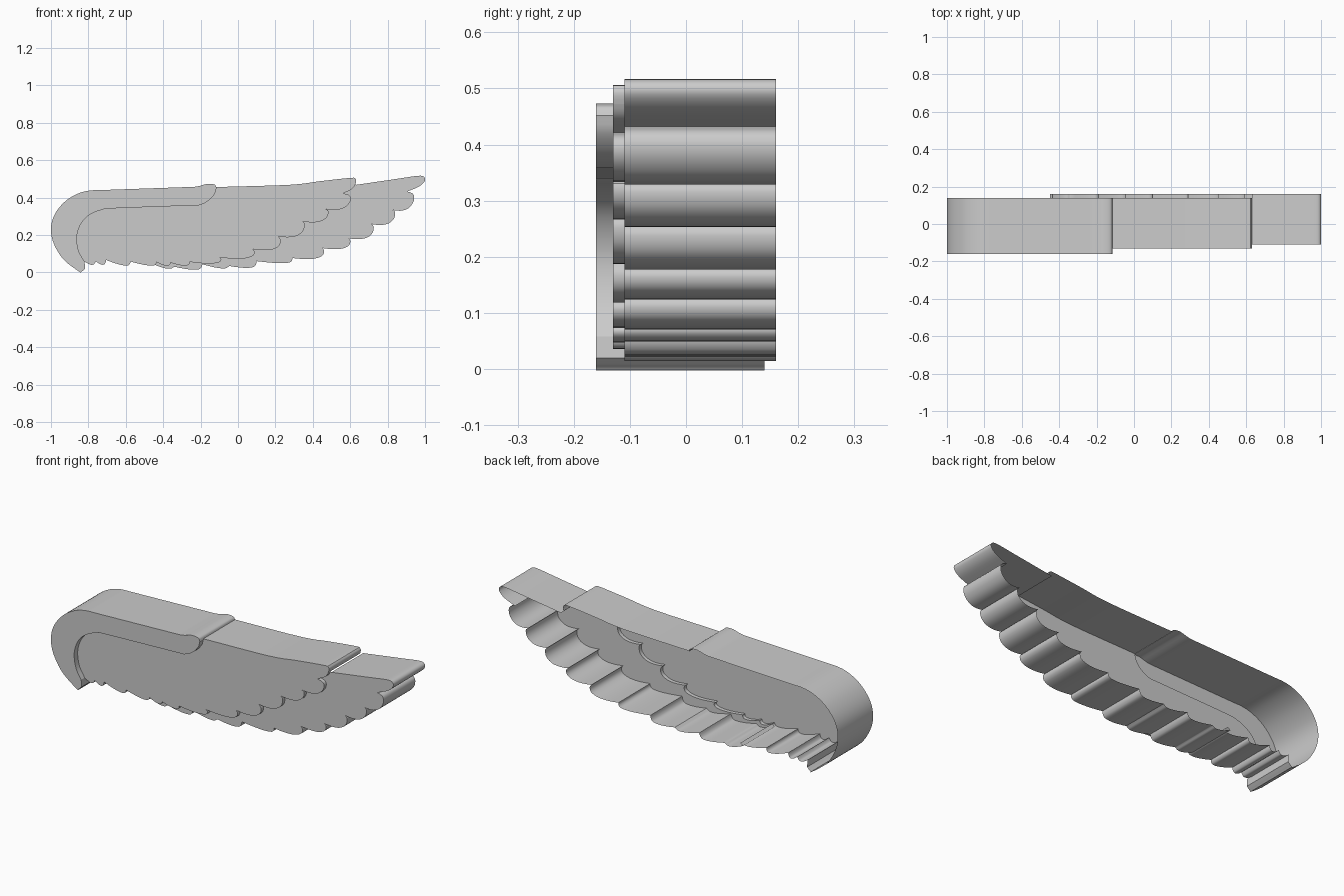
import bpy, bmesh, math
from mathutils import Vector

if "Cube" in bpy.data.objects:
    bpy.data.objects.remove(bpy.data.objects["Cube"])


def smooth(pts, n=4):
    """Catmull-Rom curve through the points."""
    p = [Vector(q) for q in pts]
    p = [2 * p[0] - p[1]] + p + [2 * p[-1] - p[-2]]
    out = []
    for a, b, c, d in zip(p, p[1:], p[2:], p[3:]):
        for i in range(n):
            t = i / n
            out.append(0.5 * (2 * b + (c - a) * t + (2 * a - 5 * b + 4 * c - d) * t * t
                              + (3 * b - a - 3 * c + d) * t ** 3))
    return out + [p[-2]]


def bezier(a, c, b, n):
    return [a * (1 - i / n) ** 2 + c * 2 * (i / n) * (1 - i / n) + b * (i / n) ** 2
            for i in range(n + 1)]


def feathers(start, rows):
    """Each row is tip x, tip z, notch x, notch z: a rounded feather end."""
    out, last = [], Vector(start)
    for ax, az, bx, bz in rows:
        a, b = Vector((ax + .004, az)), Vector((bx, bz))
        c = Vector((ax - 0.01, min(bz, az) - 0.023))
        side = bezier(a, c, b, 10)
        out += [last] + bezier(a.lerp(last, .6), a, side[2], 4) + side[3:]
        last = b
    return out


def shell(name, y0, parts):
    """Front face over the joined paths, with walls running back to each path's
    own depth (None leaves that path without a wall). The back stays open."""
    pts, depth = [], []
    for path, y1 in parts:
        for p in path:
            if pts and (p - pts[-1]).length < 1e-4:
                depth[-1] = y1
                continue
            pts.append(p)
            depth.append(y1)
    if (pts[0] - pts[-1]).length < 1e-4:
        pts.pop()
        depth.pop()
    bm = bmesh.new()
    front = [bm.verts.new((p.x, y0, p.y)) for p in pts]
    cap = bm.faces.new(front)
    back = {}

    def far(i, y):
        if (i, y) not in back:
            back[i, y] = bm.verts.new((pts[i].x, y, pts[i].y))
        return back[i, y]

    for i, y in enumerate(depth):
        j = (i + 1) % len(pts)
        if y is not None:
            bm.faces.new((front[j], front[i], far(i, y), far(j, y)))
    bm.normal_update()
    if cap.normal.y > 0:
        bmesh.ops.reverse_faces(bm, faces=bm.faces)
    me = bpy.data.meshes.new(name)
    bm.to_mesh(me)
    bm.free()
    ob = bpy.data.objects.new(name, me)
    bpy.context.collection.objects.link(ob)
    bpy.ops.object.select_all(action='DESELECT')
    ob.select_set(True)
    bpy.context.view_layer.objects.active = ob
    bpy.ops.object.shade_smooth_by_angle(angle=math.radians(35))


# Leading edge of the wing: inner and outer curves
inner = smooth([(-.82, .058), (-.85, .11), (-.862, .175), (-.853, .23), (-.825, .28),
                (-.78, .315), (-.725, .335), (-.67, .342), (-.26, .357), (-.205, .36),
                (-.158, .383), (-.125, .42), (-.115, .452)])
outer = smooth([(-.115, .452), (-.125, .469), (-.165, .473), (-.22, .459), (-.3, .455),
                (-.7, .441), (-.795, .437), (-.858, .42), (-.92, .383), (-.97, .327),
                (-.996, .267), (-.998, .2), (-.976, .134), (-.928, .064), (-.848, .003),
                (-.838, .002), (-.818, .02)])
shell("leading_edge", -.16, [(inner, -.13), (outer, .14)])

# Short inner feathers
mid_top = smooth([(-.115, .456), (.275, .468), (.436, .487), (.6, .505), (.628, .501),
                  (.63, .48), (.612, .448), (.563, .422)])
split = next(i for i, p in enumerate(mid_top) if p.x > .6 and p.y < .475)
mid_edge = feathers(mid_top[-1], [
    (.606, .412, .468, .338), (.486, .33, .345, .272), (.358, .258, .215, .192),
    (.23, .17, .08, .124), (.09, .107, -.1, .08), (-.088, .068, -.26, .056),
    (-.262, .046, -.36, .052), (-.365, .045, -.435, .055)])
low_edge = feathers(mid_edge[-1], [
    (-.44, .045, -.575, .058), (-.58, .044, -.705, .066),
    (-.712, .05, -.76, .06), (-.768, .05, -.82, .058)])
shell("inner_feathers", -.13, [(inner, None), (mid_top[:split + 1], .14),
                               (mid_top[split:] + mid_edge, -.11), (low_edge, .14)])

# Long outer feathers, sitting further back
far_top = smooth([(.632, .468), (.864, .502), (.96, .516), (.993, .512), (.999, .49),
                  (.97, .46), (.905, .432)])
far_edge = feathers(far_top[-1], [
    (.945, .42, .827, .333), (.842, .322, .714, .258), (.727, .243, .59, .182),
    (.602, .167, .45, .13), (.462, .113, .29, .077), (.287, .062, .1, .06),
    (.093, .04, -.045, .034), (-.055, .03, -.19, .043), (-.2, .024, -.34, .03),
    (-.35, .028, -.45, .042)])
shell("outer_feathers", -.11, [(far_top + far_edge, .16),
                               ((mid_top[split:] + mid_edge)[::-1], None)])
